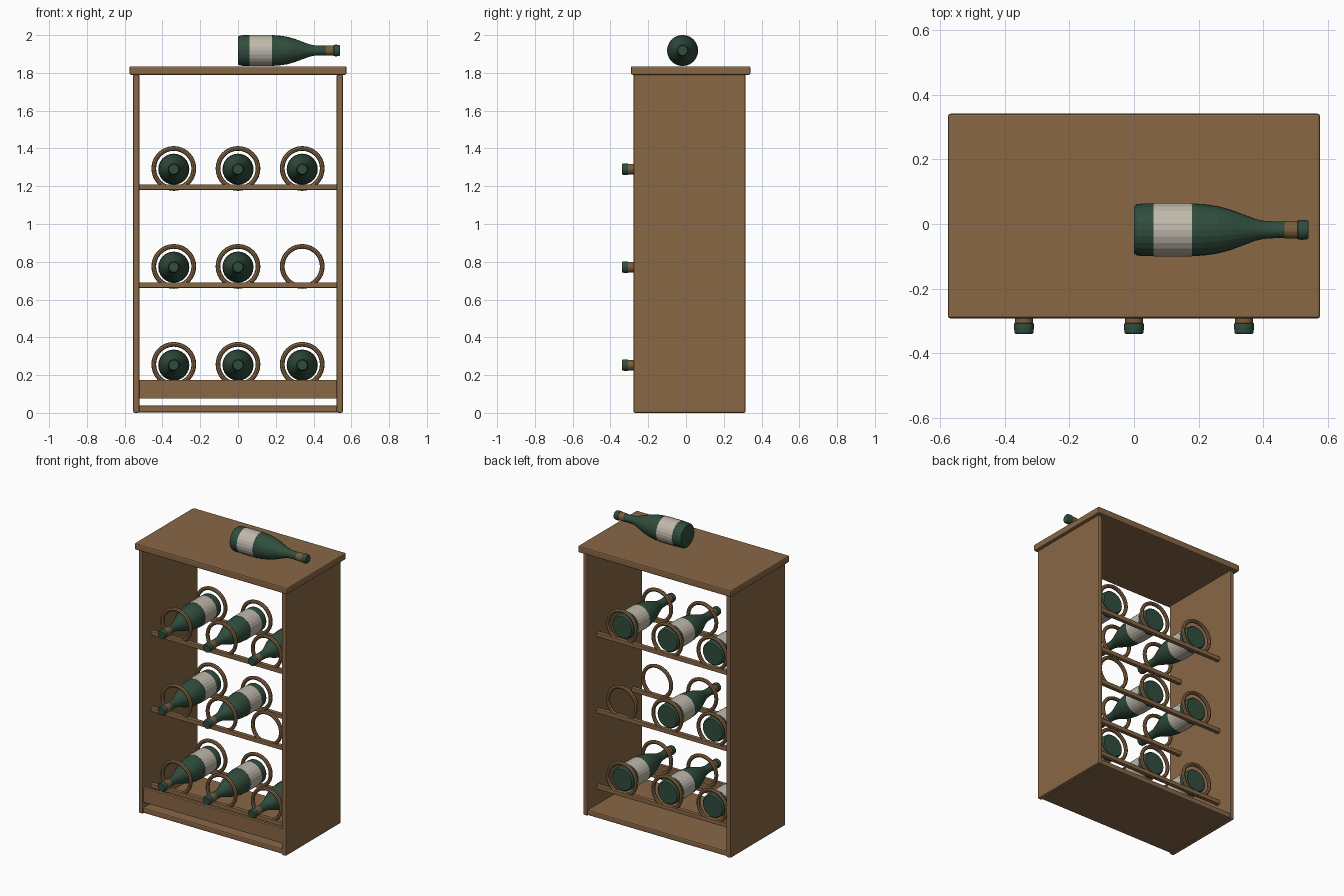
import bpy, bmesh, math
from mathutils import Matrix, Vector

if "Cube" in bpy.data.objects:
    bpy.data.objects.remove(bpy.data.objects["Cube"])


def material(name, rgb):
    m = bpy.data.materials.new(name)
    m.diffuse_color = (*rgb, 1)
    m.use_nodes = True
    m.node_tree.nodes["Principled BSDF"].inputs["Base Color"].default_value = m.diffuse_color
    return m


WOOD = material("wood", (0.25, 0.135, 0.06))
GLASS = material("green_glass", (0.03, 0.075, 0.047))
PAPER = material("label_paper", (0.52, 0.48, 0.41))
FOIL = material("neck_band", (0.2, 0.11, 0.045))


def add(name, mesh, mat, matrix=Matrix()):
    ob = bpy.data.objects.new(name, mesh)
    bpy.context.collection.objects.link(ob)
    ob.matrix_world = matrix
    if not mesh.materials:
        mesh.materials.append(mat)
    return ob


def box(name, x, y, z, bevel=0.008):
    """Bevelled box from (min, max) pairs."""
    lo, hi = Vector((x[0], y[0], z[0])), Vector((x[1], y[1], z[1]))
    bm = bmesh.new()
    bmesh.ops.create_cube(bm, size=1)
    for v in bm.verts:
        v.co = Vector([c * s for c, s in zip(v.co, hi - lo)]) + (lo + hi) / 2
    bmesh.ops.bevel(bm, geom=bm.edges[:], offset=bevel, segments=2,
                    profile=0.5, affect='EDGES')
    mesh = bpy.data.meshes.new(name)
    bm.to_mesh(mesh)
    bm.free()
    return add(name, mesh, WOOD)


def lathe(name, profile, sides=24):
    """Revolve (radius, height) points around z, with closed ends."""
    bm = bmesh.new()
    rings = [[bm.verts.new((r * math.cos(2 * math.pi * i / sides),
                            r * math.sin(2 * math.pi * i / sides), h))
              for i in range(sides)] for r, h in profile]
    for a, b in zip(rings, rings[1:]):
        for i in range(sides):
            j = (i + 1) % sides
            bm.faces.new((a[i], a[j], b[j], b[i]))
    bm.faces.new(rings[0][::-1])
    bm.faces.new(rings[-1])
    mesh = bpy.data.meshes.new(name)
    bm.to_mesh(mesh)
    bm.free()
    return mesh


def torus(name, major, minor, n=32, m=8):
    """Ring standing in the xz plane."""
    bm = bmesh.new()
    grid = []
    for i in range(n):
        a = 2 * math.pi * i / n
        row = []
        for k in range(m):
            b = 2 * math.pi * k / m
            r = major + minor * math.cos(b)
            row.append(bm.verts.new((r * math.cos(a), minor * math.sin(b), r * math.sin(a))))
        grid.append(row)
    for i in range(n):
        for k in range(m):
            p, q = grid[i], grid[(i + 1) % n]
            bm.faces.new((p[k], p[(k + 1) % m], q[(k + 1) % m], q[k]))
    bmesh.ops.recalc_face_normals(bm, faces=bm.faces[:])
    mesh = bpy.data.meshes.new(name)
    bm.to_mesh(mesh)
    bm.free()
    return mesh


# Cabinet shell
box("top_board", (-0.575, 0.575), (-0.292, 0.341), (1.79, 1.835))
box("left_panel", (-0.555, -0.522), (-0.278, 0.315), (0, 1.793))
box("right_panel", (0.522, 0.555), (-0.278, 0.315), (0, 1.793))
box("bottom_board", (-0.53, 0.53), (-0.27, 0.31), (0.003, 0.04))
box("front_apron", (-0.53, 0.53), (-0.268, -0.245), (0.075, 0.175), 0.004)

# Bottle parts, standing on z = 0
glass = lathe("bottle_glass", [
    (0.072, 0), (0.079, 0.008), (0.081, 0.025), (0.081, 0.19), (0.079, 0.22),
    (0.073, 0.26), (0.062, 0.30), (0.047, 0.34), (0.034, 0.375), (0.028, 0.40),
    (0.026, 0.43), (0.025, 0.505), (0.030, 0.507), (0.031, 0.52), (0.029, 0.536),
    (0.026, 0.54)])
label = lathe("bottle_label", [(0.0825, 0.06), (0.0825, 0.18)])
band = lathe("bottle_neck_band", [(0.0275, 0.465), (0.0275, 0.508)])
ring = torus("bottle_ring", 0.106, 0.0125)


def bottle(tag, matrix):
    add("bottle_glass_" + tag, glass, GLASS, matrix)
    add("bottle_label_" + tag, label, PAPER, matrix)
    add("bottle_neck_band_" + tag, band, FOIL, matrix)


# Rack rows: two rails, holding rings, bottles (one place left empty)
for row in range(3):
    z = 0.257 + 0.5185 * row
    for side, y in (("front", -0.175), ("back", 0.2)):
        box(f"{side}_rail_{row}", (-0.53, 0.53), (y - 0.014, y + 0.014),
            (z - 0.113, z - 0.084), 0.004)
        for col in range(3):
            add(f"{side}_ring_{row}_{col}", ring, WOOD,
                Matrix.Translation((-0.34 + 0.34 * col, y, z)))
    for col in range(3):
        if (row, col) != (1, 2):
            bottle(f"{row}_{col}",
                   Matrix.Translation((-0.34 + 0.34 * col, 0.2, z - 0.004))
                   @ Matrix.Rotation(math.pi / 2, 4, 'X'))

# Bottle lying on top
bottle("on_top", Matrix.Translation((0, -0.018, 1.9185))
       @ Matrix.Rotation(math.pi / 2, 4, 'Y'))
